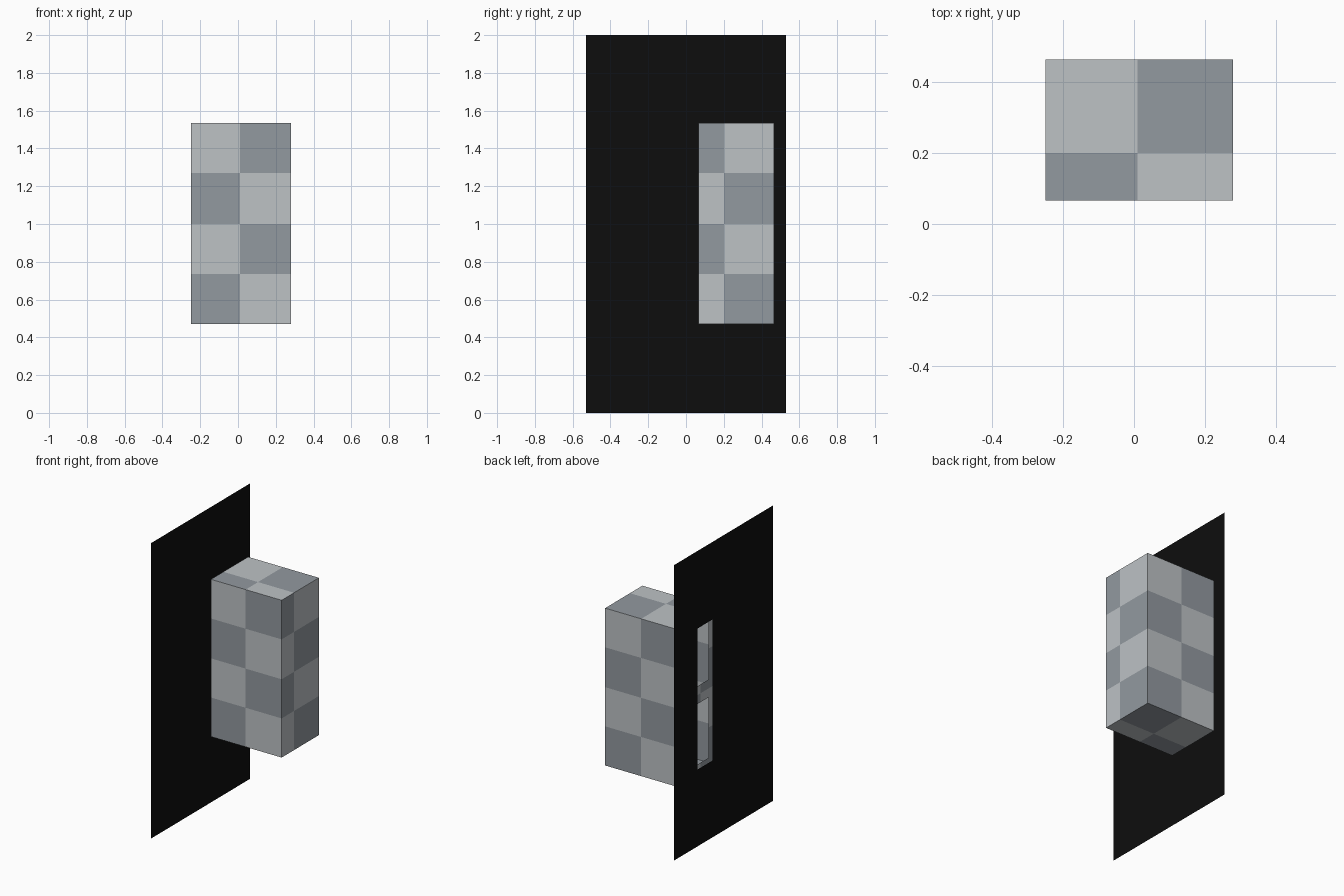
import bpy, bmesh

if "Cube" in bpy.data.objects:
    bpy.data.objects.remove(bpy.data.objects["Cube"])


def material(name, rgb):
    m = bpy.data.materials.new(name)
    m.diffuse_color = (*rgb, 1.0)
    m.use_nodes = True
    m.node_tree.nodes["Principled BSDF"].inputs["Base Color"].default_value = m.diffuse_color
    return m


LIGHT = material("light_grey", (0.51, 0.54, 0.56))
DARK = material("dark_grey", (0.29, 0.32, 0.35))
BLACK = material("black", (0.004, 0.004, 0.004))

# Box extents and checker divisions
X0, X1 = -0.25, 0.28
Y0, Y1 = 0.067, 0.465
Z0, Z1 = 0.47, 1.535
XM, YM = 0.01, 0.2
ZS = [Z0, 0.735, 1.0, 1.27, Z1]


def panel(bm, axis, value, us, vs, sign, rule=None, hole=None):
    """Flat grid of quads across one axis; rule colours, hole leaves openings."""
    for u0, u1 in zip(us, us[1:]):
        for v0, v1 in zip(vs, vs[1:]):
            uc, vc = (u0 + u1) / 2, (v0 + v1) / 2
            if hole and hole(uc, vc):
                continue
            corners = []
            for u, v in ((u0, v0), (u1, v0), (u1, v1), (u0, v1)):
                p = [u, v]
                p.insert(axis, value)
                corners.append(bm.verts.new(p))
            f = bm.faces.new(corners)
            f.material_index = rule(uc, vc) if rule else 0
            f.normal_update()
            if f.normal[axis] * sign < 0:
                f.normal_flip()


def finish(bm, name, mats):
    bmesh.ops.remove_doubles(bm, verts=bm.verts[:], dist=1e-5)
    me = bpy.data.meshes.new(name)
    bm.to_mesh(me)
    bm.free()
    for m in mats:
        me.materials.append(m)
    ob = bpy.data.objects.new(name, me)
    bpy.context.collection.objects.link(ob)
    return ob


def row(z):
    return sum(z > s for s in ZS[1:4])


def checker(mid, shift):
    return lambda u, z: (int(u > mid) + row(z) + shift) % 2


# Checkered hollow box
bm = bmesh.new()
xs, ys = [X0, XM, X1], [Y0, YM, Y1]
panel(bm, 1, Y0, xs, ZS, -1, checker(XM, 1))
panel(bm, 1, Y1, xs, ZS, 1, checker(XM, 0))
panel(bm, 0, X1, ys, ZS, 1, checker(YM, 0))
for z, s in ((Z0, -1), (Z1, 1)):
    panel(bm, 2, z, xs, ys, s, lambda x, y: (int(x > XM) + int(y > YM) + 1) % 2)
finish(bm, "checkered_box", [LIGHT, DARK])

# Frame with two stacked openings closing the side of the box
bm = bmesh.new()
panel(bm, 0, X0, [Y0, 0.115, YM, 0.42, Y1],
      [Z0, 0.53, 0.735, 0.94, 1.0, 1.06, 1.27, 1.475, Z1], -1, checker(YM, 1),
      lambda y, z: 0.115 < y < 0.42 and (0.53 < z < 0.94 or 1.06 < z < 1.475))
finish(bm, "opening_frame", [LIGHT, DARK])

# Tall black panel with a narrow slot
bm = bmesh.new()
panel(bm, 0, -0.28, [-0.53, 0.115, 0.275, 0.53], [0, 0.52, 1.475, 2.0], -1,
      hole=lambda y, z: 0.115 < y < 0.275 and 0.52 < z < 1.475)
finish(bm, "black_panel", [BLACK])
